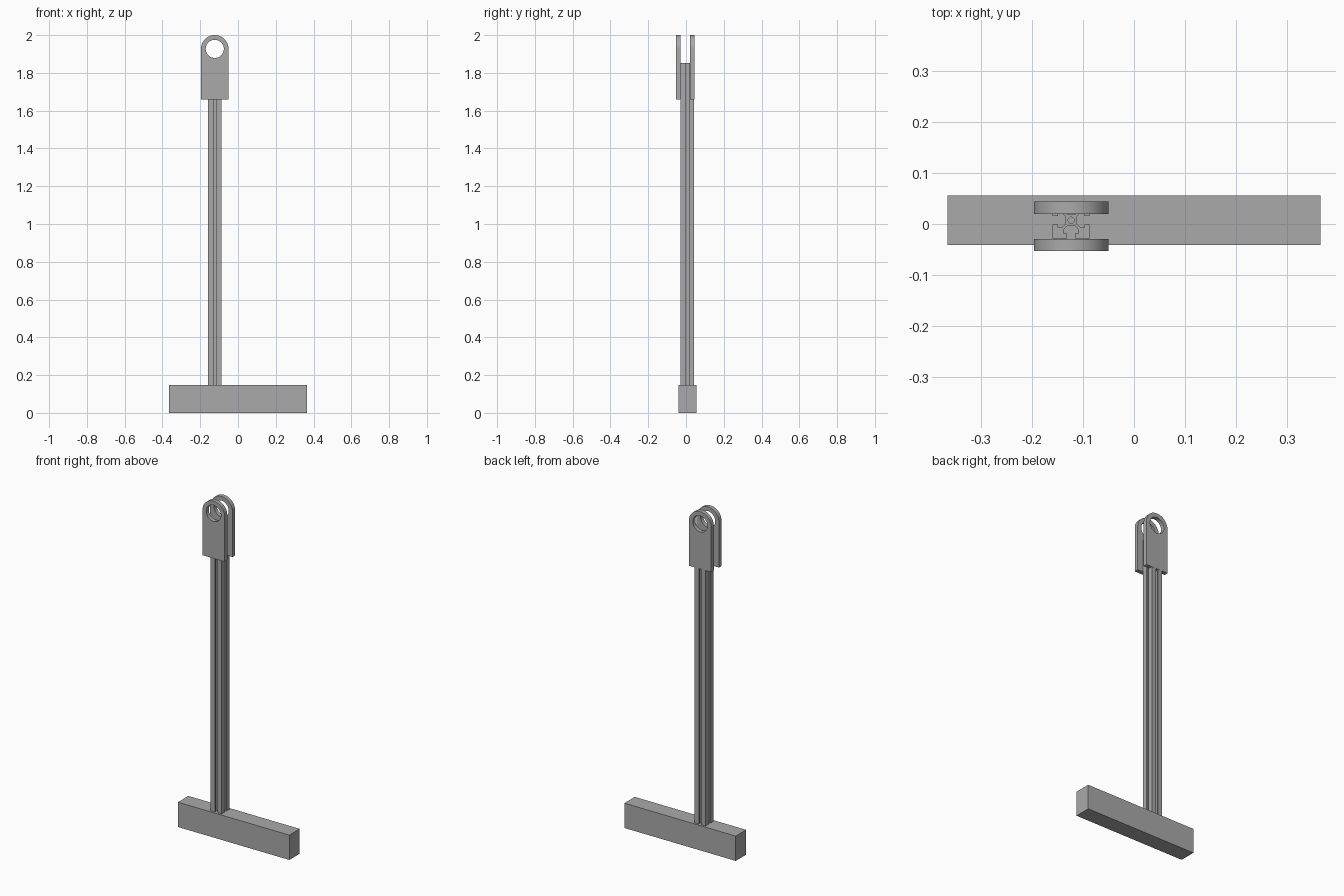
import bpy, bmesh, math
from mathutils import Matrix, Vector

cube = bpy.data.objects.get("Cube")
if cube:
    bpy.data.objects.remove(cube, do_unlink=True)

grey = bpy.data.materials.new("plain grey")
grey.use_nodes = True
color = (0.4, 0.4, 0.4, 1)
grey.diffuse_color = color
grey.node_tree.nodes["Principled BSDF"].inputs["Base Color"].default_value = color

POST_X, POST_Y = -0.123, 0.0075
BASE_TOP = 0.147


def circle(x, y, r, n=48):
    return [(x + r * math.cos(math.tau * i / n), y + r * math.sin(math.tau * i / n)) for i in range(n)]


def extrude_profile(name, loops, depth, matrix):
    """Fill closed loops (inner loops are holes), extrude by depth, then place."""
    curve = bpy.data.curves.new(name, "CURVE")
    curve.dimensions = "2D"
    curve.fill_mode = "BOTH"
    curve.extrude = depth / 2
    for loop in loops:
        spline = curve.splines.new("POLY")
        spline.points.add(len(loop) - 1)
        for point, (x, y) in zip(spline.points, loop):
            point.co = (x, y, 0, 1)
        spline.use_cyclic_u = True
    temp = bpy.data.objects.new(name + " profile", curve)
    bpy.context.collection.objects.link(temp)
    graph = bpy.context.evaluated_depsgraph_get()
    mesh = bpy.data.meshes.new_from_object(temp.evaluated_get(graph))
    bpy.data.objects.remove(temp, do_unlink=True)
    bm = bmesh.new()
    bm.from_mesh(mesh)
    bmesh.ops.remove_doubles(bm, verts=bm.verts, dist=1e-5)
    bmesh.ops.transform(bm, matrix=matrix, verts=bm.verts)
    bmesh.ops.recalc_face_normals(bm, faces=bm.faces)
    bm.to_mesh(mesh)
    bm.free()
    mesh.materials.clear()
    mesh.materials.append(grey)
    obj = bpy.data.objects.new(name, mesh)
    bpy.context.collection.objects.link(obj)
    bpy.ops.object.select_all(action="DESELECT")
    obj.select_set(True)
    bpy.context.view_layer.objects.active = obj
    bpy.ops.object.shade_smooth_by_angle(angle=math.radians(30))
    return obj


# Base beam
base = [(-0.365, -0.041), (0.365, -0.041), (0.365, 0.056), (-0.365, 0.056)]
extrude_profile("base_beam", [base], BASE_TOP, Matrix.Translation((0, 0, BASE_TOP / 2)))

# Slotted post: one side of the section, turned four times around a central bore
half_side = [(0.036, -0.036), (0.036, -0.008), (0.026, -0.008),
             (0.026, -0.0147), (0.019, -0.0147), (0.0115, -0.008)]
side = half_side + [(x, -y) for x, y in reversed(half_side[1:])]
section = []
for turn in range(4):
    rotation = Matrix.Rotation(turn * math.pi / 2, 2)
    section += [tuple(rotation @ Vector(p)) for p in side]
POST_TOP = 1.853
extrude_profile("slotted_post", [section, circle(0, 0, 0.006, 24)], POST_TOP - BASE_TOP,
                Matrix.Translation((POST_X, POST_Y, (POST_TOP + BASE_TOP) / 2)))

# Two round-topped clevis plates with a pin hole
R, HOLE_Z, PLATE_BOTTOM = 0.073, 1.927, 1.66
arch = [(R * math.cos(math.pi * i / 32), R * math.sin(math.pi * i / 32)) for i in range(33)]
plate = arch + [(-R, PLATE_BOTTOM - HOLE_Z), (R, PLATE_BOTTOM - HOLE_Z)]
for name, y in (("front_plate", -0.041), ("back_plate", 0.032)):
    upright = Matrix.Translation((POST_X, y, HOLE_Z)) @ Matrix.Rotation(math.pi / 2, 4, "X")
    extrude_profile(name, [plate, circle(0, 0, 0.048)], 0.0242, upright)
